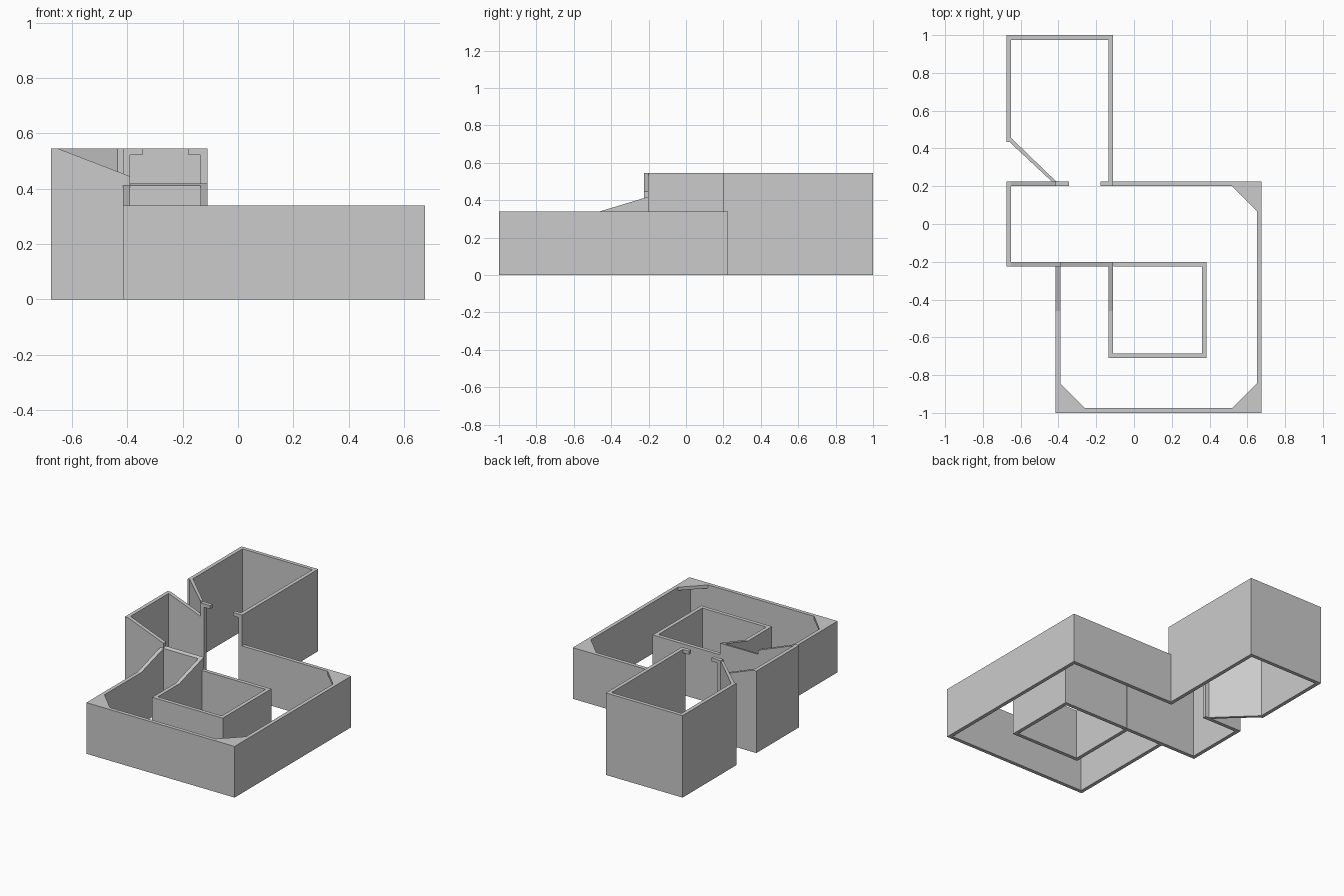
import bpy, bmesh
from mathutils import Vector

if "Cube" in bpy.data.objects:
    bpy.data.objects.remove(bpy.data.objects["Cube"])

LOW, TALL, T = 0.34, 0.545, 0.025   # wall heights and wall thickness


def prism(name, profile, lo, hi, axis='z'):
    """Extrude a flat profile along an axis from lo to hi."""
    place = {'x': lambda p, d: (d, p[0], p[1]),
             'y': lambda p, d: (p[0], d, p[1]),
             'z': lambda p, d: (p[0], p[1], d)}[axis]
    bm = bmesh.new()
    face = bm.faces.new([bm.verts.new(place(p, lo)) for p in profile])
    res = bmesh.ops.extrude_face_region(bm, geom=[face])
    top = [g for g in res['geom'] if isinstance(g, bmesh.types.BMVert)]
    offset = Vector(place((0, 0), hi - lo))
    bmesh.ops.translate(bm, verts=top, vec=offset)
    bmesh.ops.recalc_face_normals(bm, faces=bm.faces)
    mesh = bpy.data.meshes.new(name)
    bm.to_mesh(mesh)
    bm.free()
    obj = bpy.data.objects.new(name, mesh)
    bpy.context.collection.objects.link(obj)
    return obj


def rect(x0, x1, y0, y1):
    return [(x0, y0), (x1, y0), (x1, y1), (x0, y1)]


# Tall back room: walls, diagonal wall and left door jamb in one outline
prism("tall_room_walls", [
    (-0.11, 0.2), (-0.11, 1), (-0.675, 1), (-0.675, 0.435), (-0.66, 0.435),
    (-0.435, 0.225), (-0.415, 0.225), (-0.415, 0.2), (-0.39, 0.2),
    (-0.39, 0.225), (-0.415, 0.228), (-0.65, 0.455), (-0.65, 0.975),
    (-0.135, 0.975), (-0.135, 0.2)], 0, TALL)

# Small stubs at the top of the doorway
for side, x0, x1 in (("left", -0.39, -0.345), ("right", -0.178, -0.135)):
    prism(f"door_stub_{side}", rect(x0, x1, 0.2, 0.225), 0.522, TALL)

# Corridor end: full-height end wall and two walls with sloping tops
prism("corridor_end_wall", rect(-0.675, -0.65, -0.225, 0.225), 0, TALL)
for side, y0, x1 in (("front", -0.225, -0.39), ("back", 0.2, -0.415)):
    z1 = TALL - 0.1 * (x1 + 0.65) / 0.26
    prism(f"corridor_{side}_wall",
          [(-0.65, 0), (x1, 0), (x1, z1), (-0.65, TALL)], y0, y0 + T, 'y')

# Cross wall between the two ramped side walls
prism("cross_wall", [(-0.225, 0), (-0.2, 0), (-0.2, 0.418), (-0.225, 0.411)],
      -0.39, -0.11, 'x')

# Low outer wall around the front court
prism("outer_low_wall", [
    (-0.11, 0.225), (0.675, 0.225), (0.675, -1), (-0.415, -1),
    (-0.415, -0.225), (-0.39, -0.225), (-0.39, -0.975), (0.65, -0.975),
    (0.65, 0.2), (-0.11, 0.2)], 0, LOW)

# Low inner room
prism("inner_low_wall", [
    (-0.109, -0.2), (0.385, -0.2), (0.385, -0.71), (-0.135, -0.71),
    (-0.135, -0.225), (-0.11, -0.225), (-0.11, -0.685), (0.36, -0.685),
    (0.36, -0.225), (-0.109, -0.225)], 0, LOW)

# Ramped tops on the side walls
for side, x0 in (("left", -0.415), ("right", -0.135)):
    prism(f"ramp_{side}", [(-0.46, LOW), (-0.225, LOW), (-0.225, 0.411)],
          x0, x0 + T, 'x')

# Thin triangular corner shelves
for name, x, y, sx, sy in (("front_left", -0.39, -0.975, 1, 1),
                           ("front_right", 0.65, -0.975, -1, 1),
                           ("back_right", 0.65, 0.2, -1, -1)):
    prism(f"corner_shelf_{name}",
          [(x, y), (x + 0.13 * sx, y), (x, y + 0.13 * sy)], LOW - 0.022, LOW)
